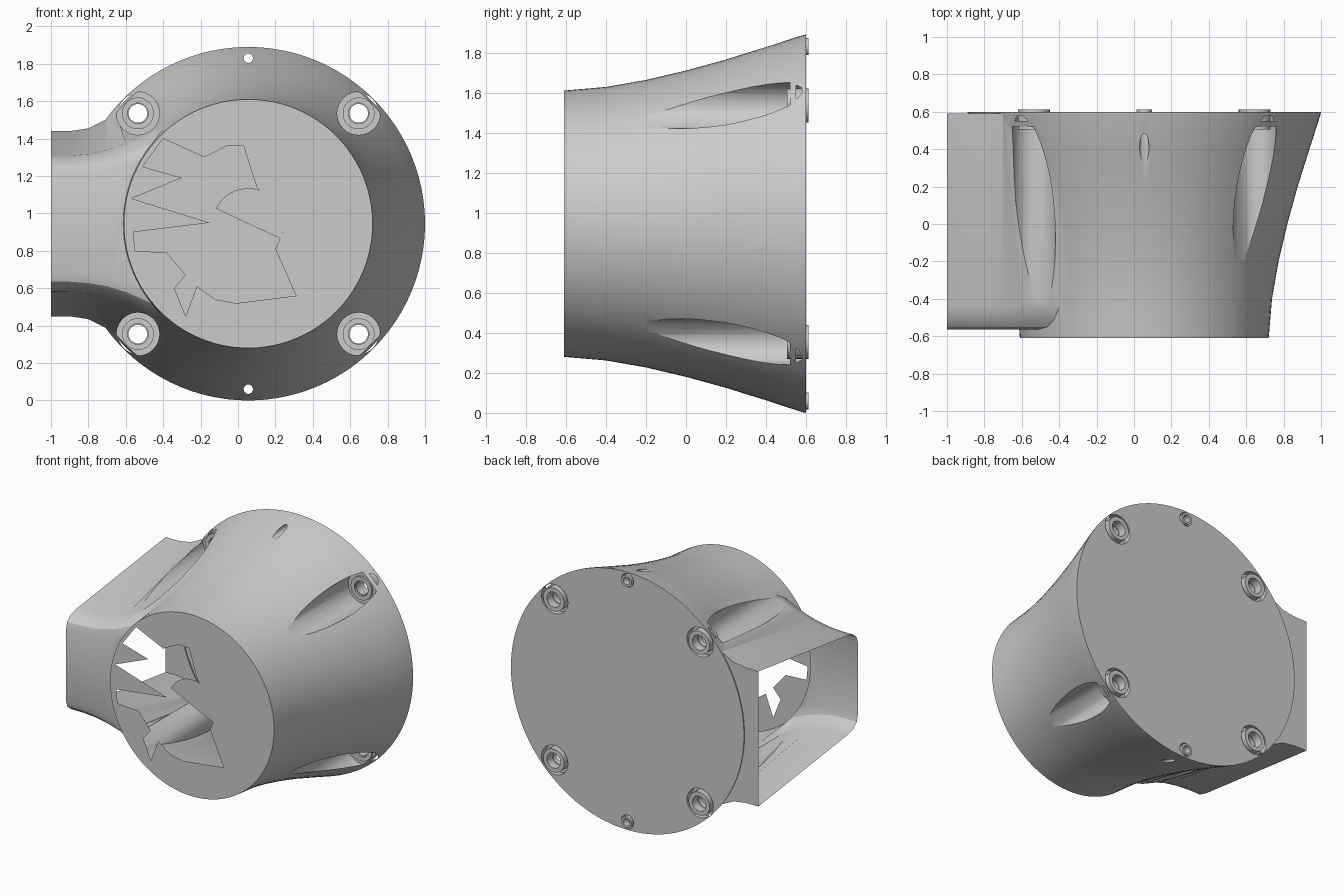
import bpy, bmesh
from math import sin, cos, pi, radians

if "Cube" in bpy.data.objects:
    bpy.data.objects.remove(bpy.data.objects["Cube"])

CX, CZ = 0.055, 0.945          # axis of the housing (runs along y)


def finish(bm, name):
    bmesh.ops.recalc_face_normals(bm, faces=bm.faces[:])
    me = bpy.data.meshes.new(name)
    bm.to_mesh(me)
    bm.free()
    ob = bpy.data.objects.new(name, me)
    bpy.context.collection.objects.link(ob)
    return ob


def skin(bm, rings, loop=False):
    """Bridge vertex rings; cap both ends unless the profile loops."""
    n = len(rings[0])
    pairs = list(zip(rings, rings[1:])) + ([(rings[-1], rings[0])] if loop else [])
    for a, b in pairs:
        for i in range(n):
            j = (i + 1) % n
            bm.faces.new((a[i], a[j], b[j], b[i]))
    if not loop:
        bm.faces.new(rings[0])
        bm.faces.new(rings[-1])


def lathe(name, profile, x, z, n=32, loop=False):
    """Revolve (y, radius) pairs about a y-parallel axis."""
    bm = bmesh.new()
    rings = [[bm.verts.new((x + r * cos(2 * pi * i / n), y, z + r * sin(2 * pi * i / n)))
              for i in range(n)] for y, r in profile]
    skin(bm, rings, loop)
    return finish(bm, name)


def boolean(target, tool, op):
    m = target.modifiers.new(op, 'BOOLEAN')
    m.operation, m.object, m.solver = op, tool, 'EXACT'
    bpy.context.view_layer.objects.active = target
    bpy.ops.object.modifier_apply(modifier=m.name)
    bpy.data.objects.remove(tool)


def smooth(ob):
    bpy.ops.object.select_all(action='DESELECT')
    ob.select_set(True)
    bpy.context.view_layer.objects.active = ob
    bpy.ops.object.shade_smooth_by_angle(angle=radians(30))


# Flared round housing
housing = lathe("housing", [(-.61, .665), (-.4, .683), (-.2, .718), (0, .765), (.2, .82),
                            (.4, .883), (.58, .941), (.6, .945)], CX, CZ, 96)

# Side duct: tapering section that flares into the housing
bm = bmesh.new()
rings = []
for x, b, f in [(-1, .495, .35), (-.9, .495, .35), (-.8, .51, .357), (-.7, .56, .375),
                (-.6, .635, .405), (-.45, .75, .47), (-.3, .8, .5)]:
    half = [(.59, b), (-.44, b + (f - b) * .9), (-.51, f - .005), (-.55, f - .04), (-.565, f - .09)]
    section = half + [(y, -d) for y, d in reversed(half)]
    rings.append([bm.verts.new((x, y, CZ + d)) for y, d in section])
skin(bm, rings)
boolean(housing, finish(bm, "duct"), 'UNION')

# Four screw pockets with bosses, recessed from the back and drilled through
for sx in (-1, 1):
    for sz in (-1, 1):
        px, pz = CX + .59 * sx, CZ + .59 * sz
        for y0, y1, r in [(-.8, .52, .115), (.55, .7, .107), (.4, .7, .05)]:
            boolean(housing, lathe("cut", [(y0, r), (y1, r)], px, pz), 'DIFFERENCE')
        smooth(lathe("screw_boss", [(.505, .055), (.505, .085), (.612, .085), (.612, .055)],
                     px, pz, 32, True))

# Small pin holes at top and bottom with a shallow back notch
for s in (-1, 1):
    for y0, y1, r in [(-.8, .8, .025), (.56, .7, .05)]:
        boolean(housing, lathe("cut", [(y0, r), (y1, r)], CX, CZ + .885 * s, 20), 'DIFFERENCE')
    smooth(lathe("pin_collar", [(.56, .027), (.56, .042), (.612, .042), (.612, .027)],
                 CX, CZ + .885 * s, 20, True))

# Open the front and the duct mouth so the shell is hollow
bm = bmesh.new()
bm.from_mesh(housing.data)
doomed = []
for f in bm.faces:
    c = f.calc_center_median()
    if (f.normal.y < -.99 and c.y < -.605) or (f.normal.x < -.99 and c.x < -.99):
        doomed.append(f)
bmesh.ops.delete(bm, geom=doomed, context='FACES')
bm.to_mesh(housing.data)
bm.free()
smooth(housing)

# Broken front plate: disc with a jagged opening
jagged = [(.2, .81), (.31, .56), (-.01, .52), (-.12, .54), (-.22, .61), (-.28, .45), (-.34, .6),
          (-.28, .67), (-.38, .79), (-.55, .8), (-.56, .9), (-.15, .95), (-.57, 1.08),
          (-.3, 1.19), (-.51, 1.25), (-.4, 1.4), (-.18, 1.3), (-.06, 1.36), (.03, 1.36),
          (.1, 1.14), (.22, 1.03), (.24, .9)]
rim = [(CX + .665 * cos(2 * pi * i / 96), CZ + .665 * sin(2 * pi * i / 96)) for i in range(96)]
bm = bmesh.new()
for outline in (rim, jagged):
    vs = [bm.verts.new((x, -.61, z)) for x, z in outline]
    for i, v in enumerate(vs):
        bm.edges.new((v, vs[i - 1]))
bmesh.ops.triangle_fill(bm, use_beauty=True, use_dissolve=False, edges=bm.edges[:],
                        normal=(0, -1, 0))
finish(bm, "front_plate")

# Remaining half of the round hub in the middle of the plate
bm = bmesh.new()
bm.faces.new([bm.verts.new((CX + .19 * cos(a), -.608, CZ + .19 * sin(a)))
              for a in [radians(-25 + 180 * i / 20) for i in range(21)]])
finish(bm, "hub_piece")
